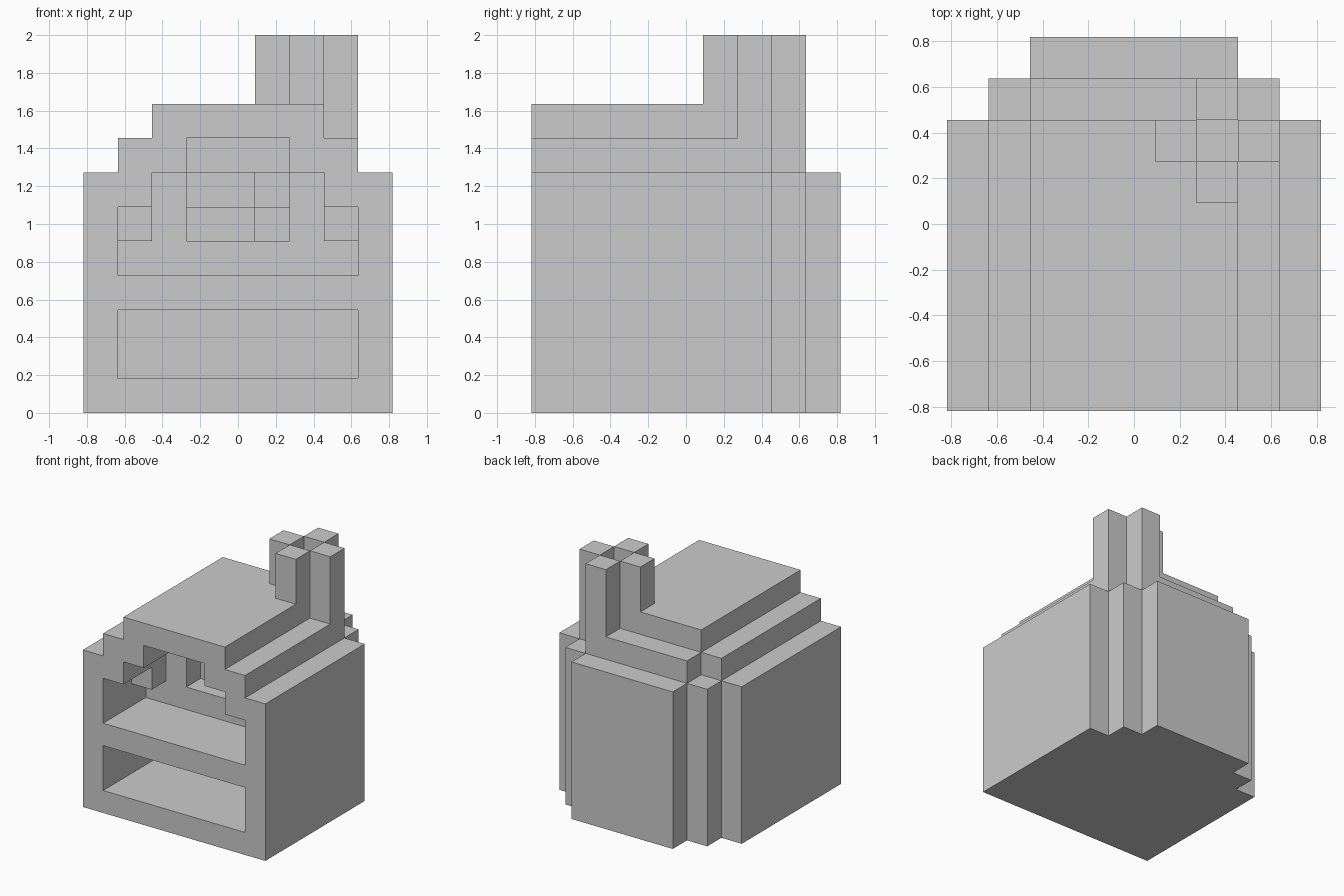
import bpy, bmesh
from mathutils import Vector

if "Cube" in bpy.data.objects:
    bpy.data.objects.remove(bpy.data.objects["Cube"])

U = 2 / 11                      # one block
ORIGIN = Vector((-4.5, -4.5, 0))


def box(x0, x1, y0, y1, z0, z1):
    """Block cells inside a box, counted from the front left bottom corner."""
    return {(x, y, z) for x in range(x0, x1) for y in range(y0, y1) for z in range(z0, z1)}


def union(boxes):
    return set().union(*(box(*b) for b in boxes))


def make_part(name, cells, solid):
    """Skin a set of cells, leaving out faces buried in any solid cell."""
    bm = bmesh.new()
    verts = {}

    def vert(p):
        if p not in verts:
            verts[p] = bm.verts.new((Vector(p) + ORIGIN) * U)
        return verts[p]

    for c in sorted(cells):
        for axis in range(3):
            a, b = (axis + 1) % 3, (axis + 2) % 3
            for side in (0, 1):
                n = list(c)
                n[axis] += 2 * side - 1
                if tuple(n) in solid:
                    continue
                quad = []
                for da, db in ((0, 0), (1, 0), (1, 1), (0, 1)):
                    p = list(c)
                    p[axis] += side
                    p[a] += da
                    p[b] += db
                    quad.append(vert(tuple(p)))
                bm.faces.new(quad if side else quad[::-1])
    # merge flat areas into large faces
    bmesh.ops.dissolve_limit(bm, angle_limit=0.01, verts=bm.verts[:], edges=bm.edges[:])
    mesh = bpy.data.meshes.new(name)
    bm.to_mesh(mesh)
    bm.free()
    obj = bpy.data.objects.new(name, mesh)
    bpy.context.collection.objects.link(obj)


# Stepped outer shell with rounded back corners and roof
shell = union([
    (0, 9, 0, 7, 0, 7), (1, 8, 0, 8, 0, 7), (2, 7, 0, 9, 0, 7),
    (1, 8, 0, 7, 7, 8), (2, 7, 0, 8, 7, 8), (2, 7, 0, 7, 8, 9),
])

# Wood store, and the domed fire chamber above it
wood_store = box(1, 8, 0, 6, 1, 3)
fire_chamber = union([
    (1, 8, 0, 3, 4, 5), (1, 8, 0, 2, 5, 6), (2, 7, 0, 3, 5, 7),
    (3, 6, 0, 3, 7, 8), (3, 6, 3, 4, 5, 7),
])
# Flue from the back of the chamber up through the chimney
flue = union([
    (3, 5, 4, 5, 6, 7), (5, 6, 4, 5, 5, 6), (5, 6, 4, 7, 6, 7), (6, 7, 6, 7, 6, 9),
])
body = shell - wood_store - fire_chamber - flue

# Four chimney posts standing around the flue
chimney = union([
    (5, 6, 6, 7, 9, 11), (6, 7, 5, 6, 9, 11),
    (7, 8, 6, 7, 8, 11), (6, 7, 7, 8, 8, 11),
])

solid = body | chimney
make_part("oven_body", body, solid)
make_part("chimney", chimney, solid)
